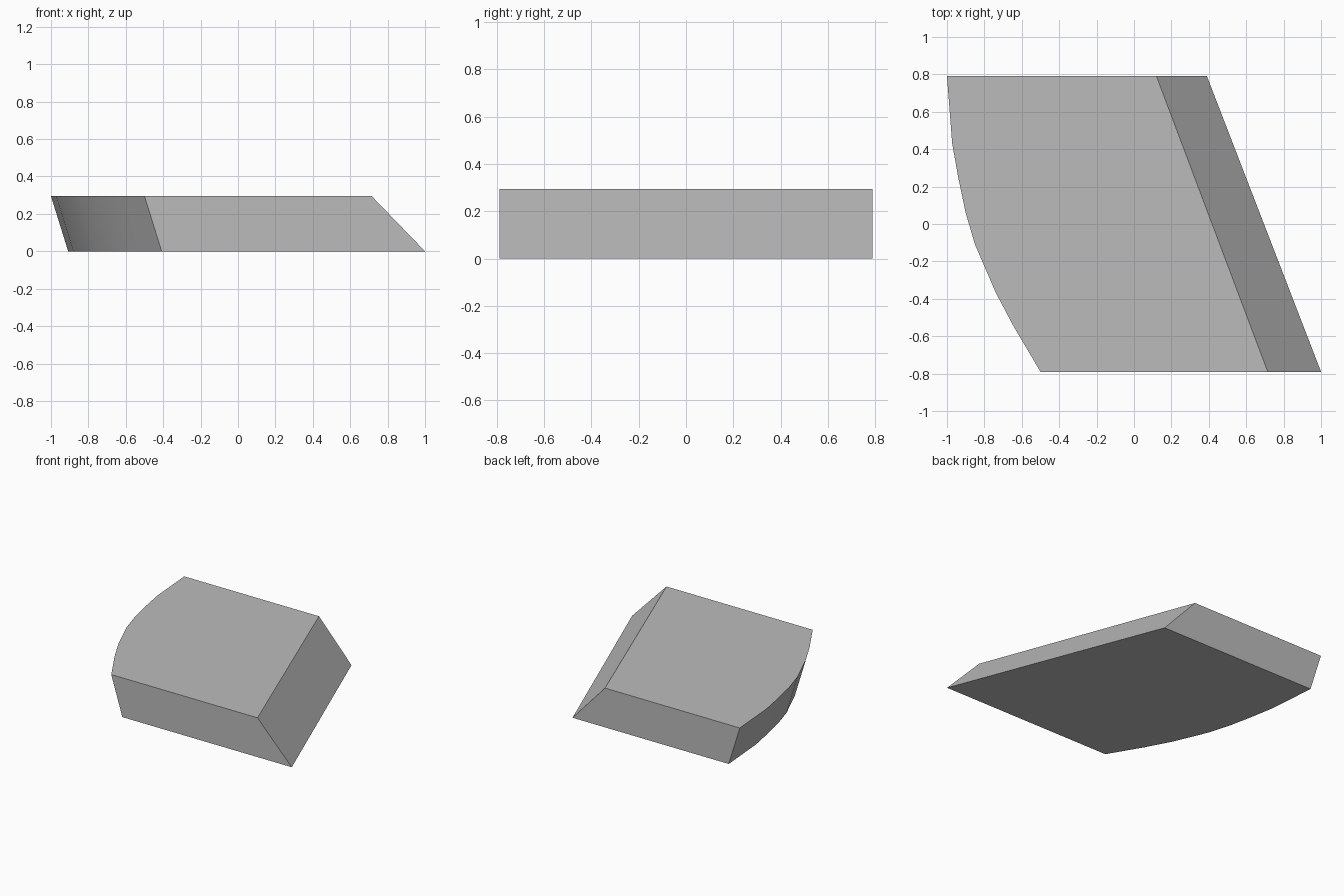
import bpy
import bmesh
import math

default = bpy.data.objects.get("Cube")
if default:
    bpy.data.objects.remove(default, do_unlink=True)

HEIGHT = 0.295
DEPTH = 0.79

# Plain grey finish
grey = bpy.data.materials.new("light grey")
grey.use_nodes = True
colour = (0.5, 0.5, 0.5, 1)
grey.diffuse_color = colour
grey.node_tree.nodes["Principled BSDF"].inputs["Base Color"].default_value = colour

# Bowed side of the top outline, from back to front
bow = [(-1, DEPTH), (-0.972, 0.43), (-0.94, 0.25), (-0.9, 0.06), (-0.85, -0.11),
       (-0.74, -0.365), (-0.645, -0.545), (-0.5, -DEPTH)]


def ring(bm, z, shift, front_x, back_x):
    """One outline: the shifted bow closed by the straight slanted side."""
    outline = [(x + shift, y) for x, y in bow]
    outline += [(front_x, -DEPTH), (back_x, DEPTH)]
    return [bm.verts.new((x, y, z)) for x, y in outline]


# Slanted block lofted between the bottom and top outlines
bm = bmesh.new()
bottom = ring(bm, 0, 0.092, 1.0, 0.39)
top = ring(bm, HEIGHT, 0, 0.715, 0.12)
bm.faces.new(top)
bm.faces.new(bottom[::-1])
for i in range(len(top)):
    j = (i + 1) % len(top)
    bm.faces.new((bottom[i], bottom[j], top[j], top[i]))
bmesh.ops.recalc_face_normals(bm, faces=bm.faces[:])

mesh = bpy.data.meshes.new("slanted_block")
bm.to_mesh(mesh)
bm.free()
mesh.materials.append(grey)
block = bpy.data.objects.new("slanted_block", mesh)
bpy.context.collection.objects.link(block)

# Smooth the bow, keep the block's edges sharp
bpy.ops.object.select_all(action="DESELECT")
block.select_set(True)
bpy.context.view_layer.objects.active = block
bpy.ops.object.shade_smooth_by_angle(angle=math.radians(30))
